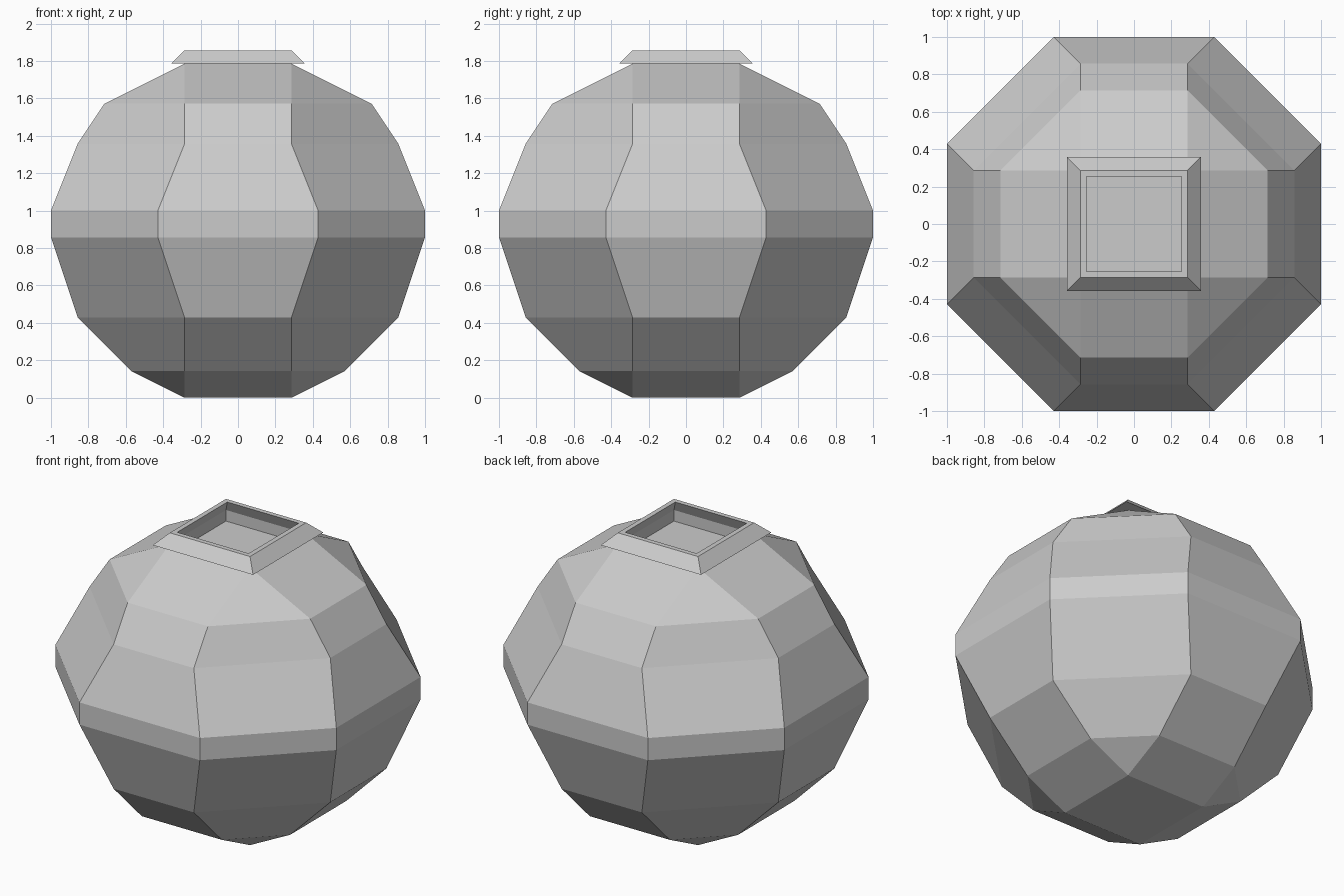
import bpy, bmesh

if "Cube" in bpy.data.objects:
    bpy.data.objects.remove(bpy.data.objects["Cube"])

U = 1 / 7  # the model follows a grid of sevenths


def ring(bm, a, b, z):
    """Eight corners: half-width a, half-length b of the straight sides."""
    pts = [(a, -b), (a, b), (b, a), (-b, a), (-a, b), (-a, -b), (-b, -a), (b, -a)]
    return [bm.verts.new((x, y, z)) for x, y in pts]


def loft(name, profile, closed=False):
    bm = bmesh.new()
    rings = [ring(bm, a * U, b * U, z * U) for a, b, z in profile]
    pairs = list(zip(rings, rings[1:]))
    if closed:
        pairs.append((rings[-1], rings[0]))
    else:
        bm.faces.new(rings[0][::-1])
        bm.faces.new(rings[-1])
    for lo, hi in pairs:
        for i in range(8):
            j = (i + 1) % 8
            bm.faces.new((lo[i], lo[j], hi[j], hi[i]))
    # square rings have doubled corners, weld them
    bmesh.ops.remove_doubles(bm, verts=bm.verts, dist=1e-4)
    bmesh.ops.recalc_face_normals(bm, faces=bm.faces)
    mesh = bpy.data.meshes.new(name)
    bm.to_mesh(mesh)
    bm.free()
    obj = bpy.data.objects.new(name, mesh)
    bpy.context.collection.objects.link(obj)
    return obj


# Round pot body with a sunken square floor in its mouth
loft("pot_body", [
    (2, 2, 0), (4, 2, 1), (6, 2, 3), (7, 3, 6), (7, 3, 7),
    (6, 2, 9.5), (5, 2, 11), (2, 2, 12.5), (2, 2, 12),
])

# Square flared lip around the mouth
loft("pot_lip", [
    (2.5, 2.5, 12.5), (2, 2, 13), (1.78, 1.78, 13), (2, 2, 12.5),
], closed=True)
